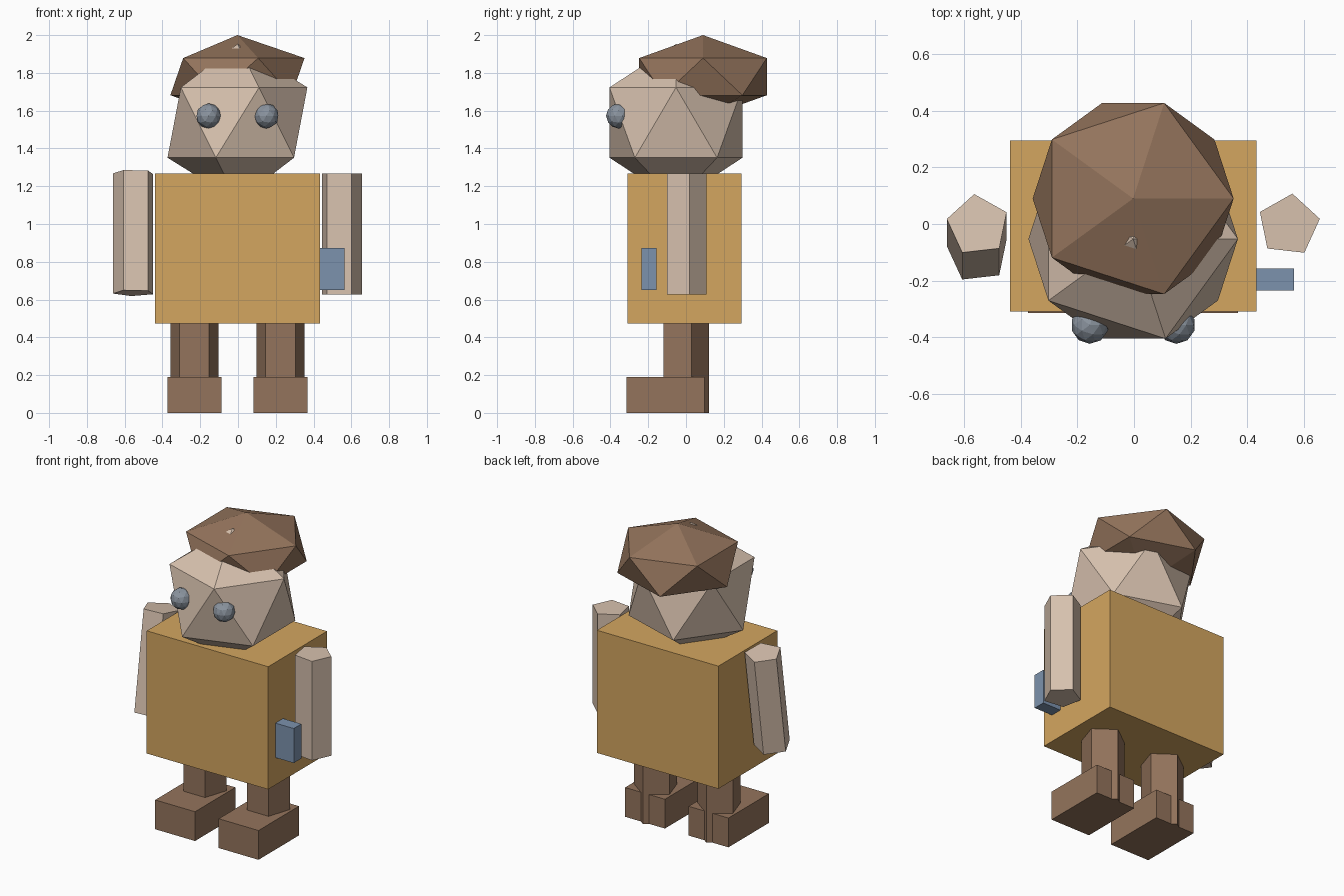
import bpy
import bmesh
from math import radians
from mathutils import Matrix

cube = bpy.data.objects.get("Cube")
if cube:
    bpy.data.objects.remove(cube, do_unlink=True)

MID = -0.003  # x of the symmetry plane


def material(name, rgb):
    """Make a flat material from 0-255 sRGB values."""
    lin = [((c / 255 + 0.055) / 1.055) ** 2.4 for c in rgb]
    mat = bpy.data.materials.new(name)
    mat.use_nodes = True
    mat.diffuse_color = (*lin, 1)
    mat.node_tree.nodes["Principled BSDF"].inputs["Base Color"].default_value = (*lin, 1)
    return mat


ochre = material("ochre", (212, 166, 96))
skin = material("skin", (215, 193, 174))
brown = material("brown", (148, 116, 92))
blue = material("dusty_blue", (124, 146, 173))
grey = material("steel_grey", (138, 147, 158))


def part(name, mat, build):
    """Turn a bmesh build function into a flat-shaded object."""
    bm = bmesh.new()
    build(bm)
    mesh = bpy.data.meshes.new(name)
    bm.to_mesh(mesh)
    bm.free()
    mesh.materials.append(mat)
    obj = bpy.data.objects.new(name, mesh)
    bpy.context.collection.objects.link(obj)
    return obj


def box(name, mat, centre, size):
    m = Matrix.Translation(centre) @ Matrix.Diagonal((*size, 1))
    return part(name, mat, lambda bm: bmesh.ops.create_cube(bm, size=1, matrix=m))


def ball(name, mat, centre, scale, detail=1):
    m = Matrix.Translation(centre) @ Matrix.Diagonal((*scale, 1))
    return part(name, mat, lambda bm: bmesh.ops.create_icosphere(
        bm, subdivisions=detail, radius=1, matrix=m))


def post(name, mat, centre, radius, height, turn=0, tilt=0):
    """Five-sided prism, turned about its axis, then tilted about x."""
    m = (Matrix.Translation(centre) @ Matrix.Rotation(radians(tilt), 4, 'X')
         @ Matrix.Rotation(radians(turn), 4, 'Z'))
    return part(name, mat, lambda bm: bmesh.ops.create_cone(
        bm, cap_ends=True, segments=5, radius1=radius, radius2=radius,
        depth=height, matrix=m))


# Body and the small pouch on its left side
box("torso", ochre, (MID, -0.007, 0.87), (0.872, 0.604, 0.796))
box("side_pouch", blue, (0.498, -0.196, 0.762), (0.134, 0.078, 0.224))

# Head and cap of hair
ball("head", skin, (MID, -0.053, 1.537), (0.414, 0.414, 0.416))
ball("hair", brown, (MID, 0.09, 1.78), (0.397, 0.397, 0.22))

# Paired parts
for side, s in (("left", 1), ("right", -1)):
    ball(side + "_eye", grey, (MID + s * 0.153, -0.357, 1.572), (0.0665,) * 3, 2)
    post(side + "_leg", brown, (MID + s * 0.228, -0.012, 0.28), 0.133, 0.56)
    box(side + "_foot", brown, (MID + s * 0.228, -0.108, 0.095), (0.286, 0.414, 0.19))

# Arms, the right one swung forward
post("left_arm", skin, (0.547, -0.004, 0.947), 0.112, 0.643, turn=-6.5)
post("right_arm", skin, (-0.552, -0.052, 0.953), 0.112, 0.643, turn=6.5, tilt=-8.5)
